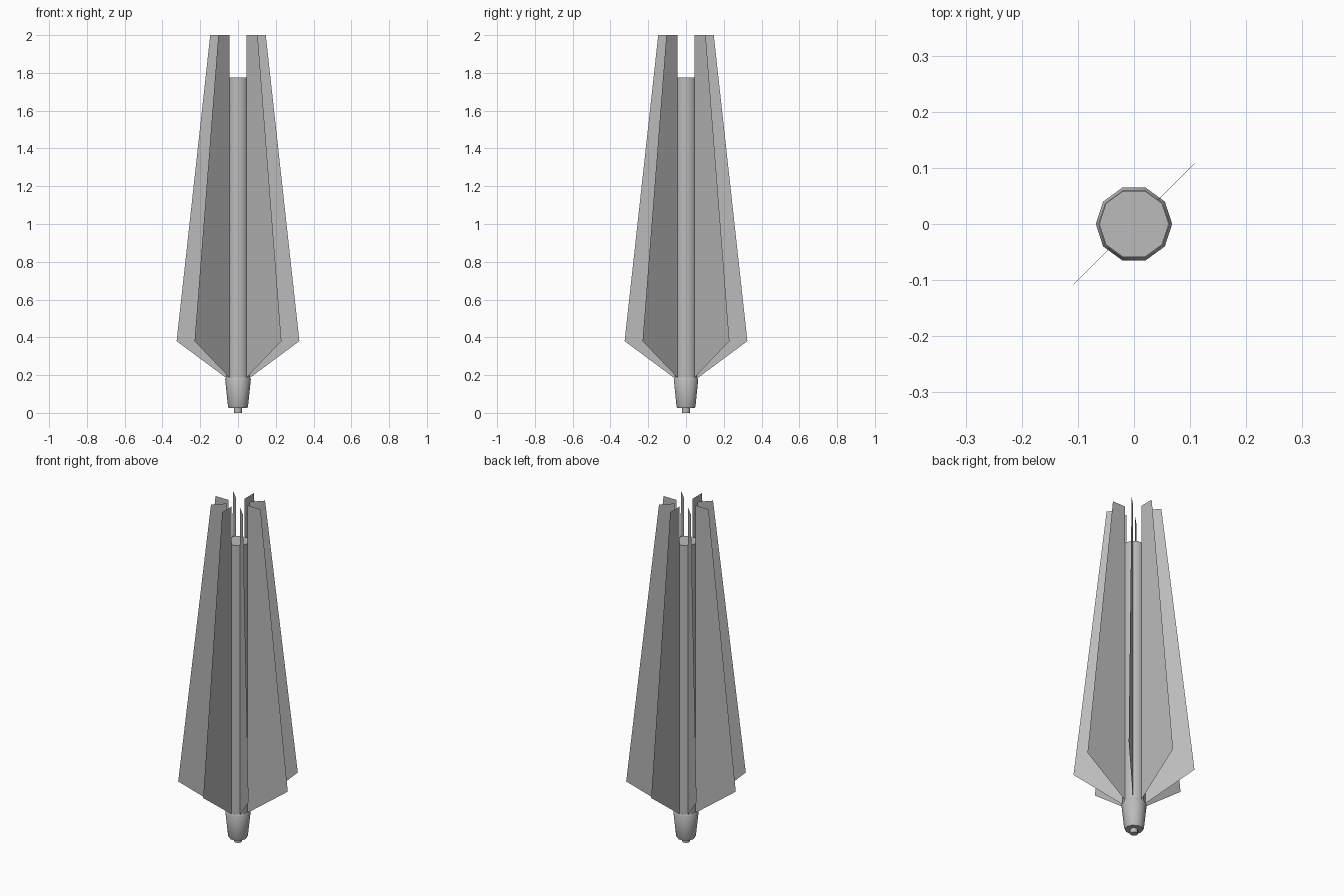
import bpy, bmesh
from math import sin, cos, pi, radians

cube = bpy.data.objects.get("Cube")
if cube:
    bpy.data.objects.remove(cube, do_unlink=True)

SIDES = 10
FINS = 8

metal = bpy.data.materials.new("grey metal")
metal.use_nodes = True
colour = (0.5, 0.5, 0.5, 1)
metal.diffuse_color = colour
metal.node_tree.nodes["Principled BSDF"].inputs["Base Color"].default_value = colour


def finish(name, bm, smooth=False):
    mesh = bpy.data.meshes.new(name)
    bm.to_mesh(mesh)
    bm.free()
    mesh.materials.append(metal)
    obj = bpy.data.objects.new(name, mesh)
    bpy.context.collection.objects.link(obj)
    if smooth:
        bpy.ops.object.select_all(action='DESELECT')
        obj.select_set(True)
        bpy.context.view_layer.objects.active = obj
        bpy.ops.object.shade_smooth_by_angle(angle=radians(40))
    return obj


def turned(name, profile):
    """Closed solid from (radius, height) pairs, bottom to top."""
    bm = bmesh.new()
    rings = [[bm.verts.new((r * cos(2 * pi * i / SIDES), r * sin(2 * pi * i / SIDES), z))
              for i in range(SIDES)] for r, z in profile]
    for low, high in zip(rings, rings[1:]):
        for i in range(SIDES):
            j = (i + 1) % SIDES
            bm.faces.new((low[i], low[j], high[j], high[i]))
    bm.faces.new(rings[0][::-1])
    bm.faces.new(rings[-1])
    return finish(name, bm, smooth=True)


# Central body: tail spigot, tapered collar and long shaft
turned("tail_spigot", [(0.021, 0), (0.021, 0.04)])
turned("collar", [(0.049, 0.026), (0.053, 0.034), (0.068, 0.178), (0.063, 0.187)])
turned("shaft", [(0.062, 0.18), (0.062, 1.775)])

# Thin sheet fins spaced evenly round the shaft
outline = [(0.062, 0.185), (0.325, 0.38), (0.147, 2.0), (0.062, 2.0)]
for n in range(FINS):
    a = 2 * pi * n / FINS
    bm = bmesh.new()
    bm.faces.new([bm.verts.new((r * cos(a), r * sin(a), z)) for r, z in outline])
    finish(f"fin_{n + 1}", bm)
